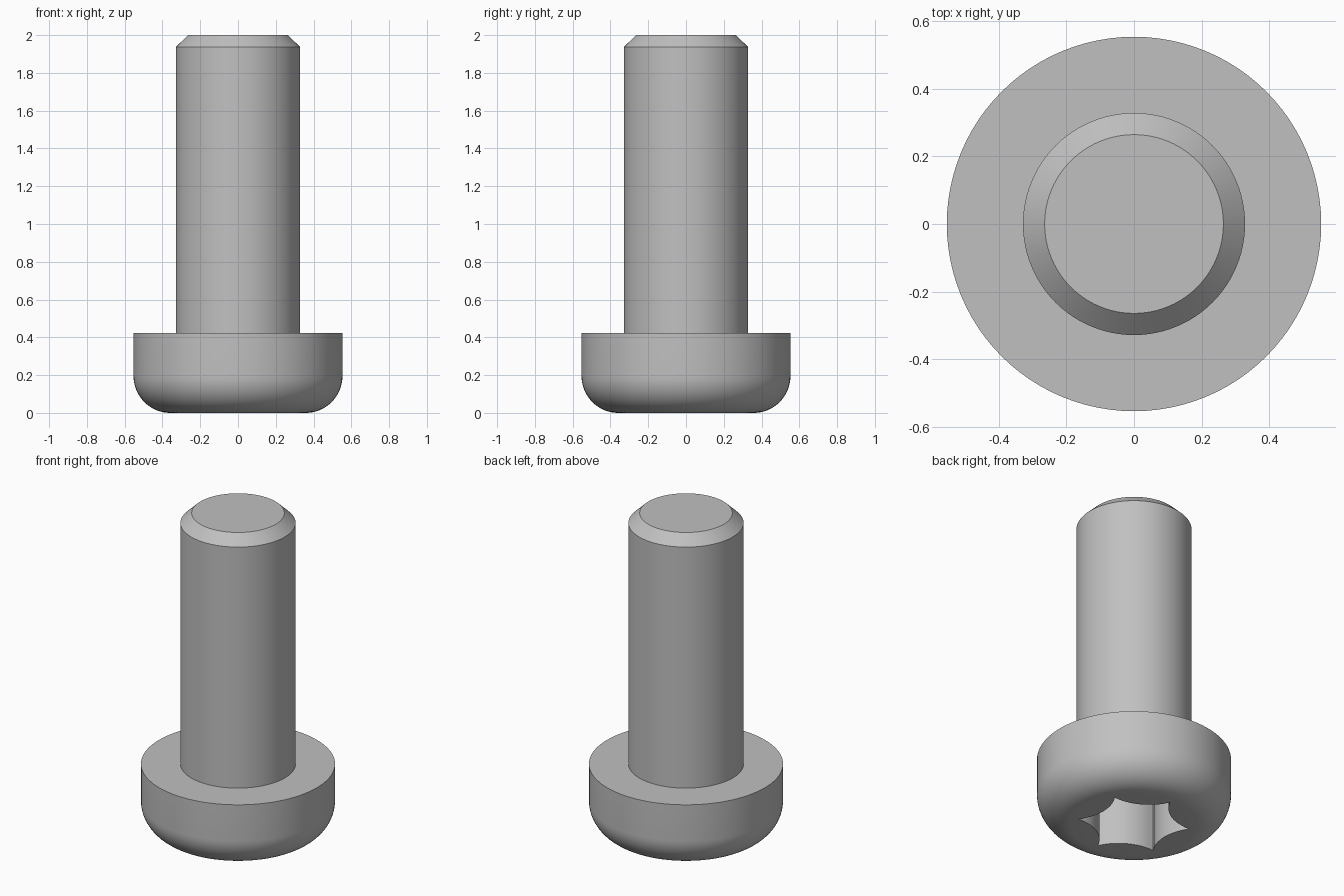
import bpy
import bmesh
from math import sin, cos, pi, radians
from mathutils import Vector

cube = bpy.data.objects.get("Cube")
if cube:
    bpy.data.objects.remove(cube, do_unlink=True)

# Plain steel colour
steel = bpy.data.materials.new("steel_grey")
steel.use_nodes = True
colour = (0.53, 0.53, 0.53, 1)
steel.diffuse_color = colour
steel.node_tree.nodes["Principled BSDF"].inputs["Base Color"].default_value = colour

HEAD_R, HEAD_H, ROUND = 0.553, 0.423, 0.195
SHANK_R, TIP_R, LENGTH, CHAMFER = 0.328, 0.264, 2.0, 0.062
SOCKET_R, SOCKET_DEPTH, SAGITTA = 0.32, 0.32, 0.05


def make_object(name, bm):
    bmesh.ops.recalc_face_normals(bm, faces=bm.faces)
    mesh = bpy.data.meshes.new(name)
    bm.to_mesh(mesh)
    bm.free()
    mesh.materials.append(steel)
    obj = bpy.data.objects.new(name, mesh)
    bpy.context.collection.objects.link(obj)
    return obj


def lathe(name, profile, steps=96):
    """Closed solid made of stacked rings with flat end caps."""
    bm = bmesh.new()
    rings = [[bm.verts.new((r * cos(2 * pi * i / steps), r * sin(2 * pi * i / steps), z))
              for i in range(steps)] for r, z in profile]
    for low, high in zip(rings, rings[1:]):
        for i in range(steps):
            j = (i + 1) % steps
            bm.faces.new((low[i], low[j], high[j], high[i]))
    bm.faces.new(rings[0][::-1])
    bm.faces.new(rings[-1])
    return make_object(name, bm)


def star_outline(steps=10):
    """Six pointed tips joined by arcs that bow inwards."""
    half = SOCKET_R / 2
    arc_r = (half ** 2 + SAGITTA ** 2) / (2 * SAGITTA)
    inner = SOCKET_R * cos(pi / 6) - SAGITTA
    points = []
    for k in range(6):
        mid = radians(60 * k)
        out = Vector((cos(mid), sin(mid)))
        side = Vector((-sin(mid), cos(mid)))
        for i in range(steps):
            across = half * (2 * i / steps - 1)
            rise = arc_r - (arc_r ** 2 - across ** 2) ** 0.5
            points.append(out * (inner + rise) + side * across)
    return points


# Rounded head, shank and chamfered tip as one turned body
arc = [radians(90 * i / 16) for i in range(17)]
profile = [(HEAD_R - ROUND + ROUND * sin(a), ROUND - ROUND * cos(a)) for a in arc]
profile += [(HEAD_R, HEAD_H), (SHANK_R, HEAD_H),
            (SHANK_R, LENGTH - CHAMFER), (TIP_R, LENGTH)]
screw = lathe("screw_body", profile)

# Star socket cut into the underside of the head
bm = bmesh.new()
base = bm.faces.new([bm.verts.new((p.x, p.y, -0.1)) for p in star_outline()])
top = bmesh.ops.extrude_face_region(bm, geom=[base])
bmesh.ops.translate(bm, vec=(0, 0, SOCKET_DEPTH + 0.1),
                    verts=[g for g in top["geom"] if isinstance(g, bmesh.types.BMVert)])
cutter = make_object("socket_cutter", bm)
cutter.hide_render = True

cut = screw.modifiers.new("socket", 'BOOLEAN')
cut.operation = 'DIFFERENCE'
cut.solver = 'EXACT'
cut.object = cutter

bpy.ops.object.select_all(action='DESELECT')
screw.select_set(True)
bpy.context.view_layer.objects.active = screw
bpy.ops.object.modifier_apply(modifier=cut.name)
bpy.data.objects.remove(cutter, do_unlink=True)
bpy.ops.object.shade_smooth_by_angle(angle=radians(30))
